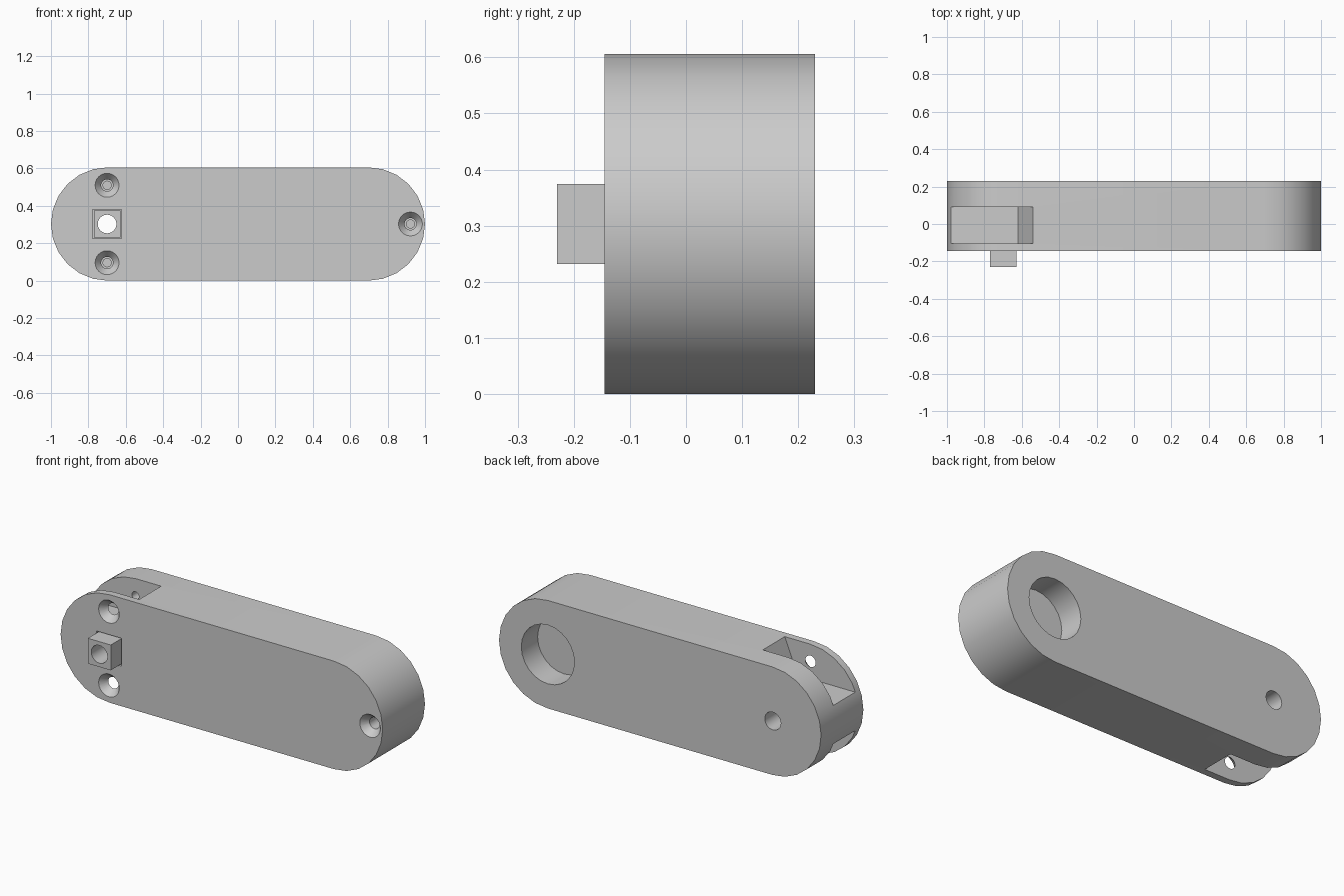
import bpy, bmesh, math
from mathutils import Vector

cube = bpy.data.objects.get("Cube")
if cube:
    bpy.data.objects.remove(cube, do_unlink=True)

R, CX, CZ = 0.303, 0.697, 0.303      # end radius, end centre offset, centre height
FRONT, BACK = -0.145, 0.23           # body faces
SLOT_FRONT, SLOT_BACK = -0.105, 0.09

grey = bpy.data.materials.new("light_grey")
grey.diffuse_color = (0.6, 0.6, 0.6, 1)
grey.use_nodes = True
grey.node_tree.nodes["Principled BSDF"].inputs["Base Color"].default_value = (0.6, 0.6, 0.6, 1)


def loft(name, rings):
    """Closed solid skinned through rings with equal point counts."""
    bm = bmesh.new()
    loops = [[bm.verts.new(p) for p in ring] for ring in rings]
    n = len(loops[0])
    for a, b in zip(loops, loops[1:]):
        for i in range(n):
            j = (i + 1) % n
            bm.faces.new((a[i], a[j], b[j], b[i]))
    bm.faces.new(loops[0])
    bm.faces.new(loops[-1])
    bmesh.ops.recalc_face_normals(bm, faces=bm.faces)
    mesh = bpy.data.meshes.new(name)
    bm.to_mesh(mesh)
    bm.free()
    mesh.materials.append(grey)
    obj = bpy.data.objects.new(name, mesh)
    bpy.context.collection.objects.link(obj)
    return obj


def prism(name, outline, y0, y1):
    return loft(name, [[(x, y, z) for x, z in outline] for y in (y0, y1)])


def bore(name, x, z, profile, sides=24):
    """Turned solid along y from (radius, y) pairs."""
    angles = [math.tau * i / sides for i in range(sides)]
    return loft(name, [[(x + r * math.cos(a), y, z + r * math.sin(a)) for a in angles]
                       for r, y in profile])


def square(x, z, h):
    return [(x - h, z - h), (x + h, z - h), (x + h, z + h), (x - h, z + h)]


def carve(obj, cutters):
    """Subtract the cutters, bake the result and remove the cutters."""
    for c in cutters:
        c.hide_render = True
        m = obj.modifiers.new("cut", 'BOOLEAN')
        m.operation, m.solver, m.object = 'DIFFERENCE', 'EXACT', c
    dg = bpy.context.evaluated_depsgraph_get()
    dg.update()
    mesh = bpy.data.meshes.new_from_object(obj.evaluated_get(dg))
    obj.modifiers.clear()
    obj.data = mesh
    for c in cutters:
        bpy.data.objects.remove(c, do_unlink=True)
    mesh.polygons.foreach_set("use_smooth", [True] * len(mesh.polygons))
    mesh.set_sharp_from_angle(angle=math.radians(30))


# Rounded bar body
outline = []
for side in (1, -1):
    for i in range(13):
        a = math.radians(-90 * side + 15 * i)
        outline.append((side * CX + R * math.cos(a), CZ + R * math.sin(a)))
body = prism("arm_body", outline, FRONT, BACK)
cutters = []

# Upper and lower slots with a sloping inner wall
for s in (1, -1):
    slot = [(-1.1, CZ + s * 0.108), (-0.62, CZ + s * 0.108),
            (-0.54, CZ + s * R), (-0.5, CZ + s * 0.4), (-1.1, CZ + s * 0.4)]
    cutters.append(prism("slot_cutter", slot, SLOT_FRONT, SLOT_BACK))

# Countersunk screw holes
screw = [(0.072, FRONT - 0.01), (0.032, SLOT_FRONT), (0.032, 0.05), (0.022, 0.05), (0.022, 0.17)]
for x, z in ((-0.7, CZ + 0.207), (-0.7, CZ - 0.207), (0.922, CZ)):
    cutters.append(bore("screw_cutter", x, z, screw))

# Square post socket, pivot bore and large rear socket
cutters.append(prism("socket_cutter", square(-0.7, CZ, 0.078), FRONT - 0.05, SLOT_FRONT))
cutters.append(bore("pivot_cutter", -0.7, CZ, [(0.05, -0.3), (0.05, 0.3)]))
cutters.append(bore("rear_cutter", CX, CZ, [(0.165, 0.085), (0.165, 0.3)]))
carve(body, cutters)

# Square post with a round bore
post = prism("square_post", square(-0.7, CZ, 0.071), -0.23, SLOT_FRONT)
carve(post, [bore("post_cutter", -0.7, CZ, [(0.05, -0.3), (0.05, 0.3)])])
